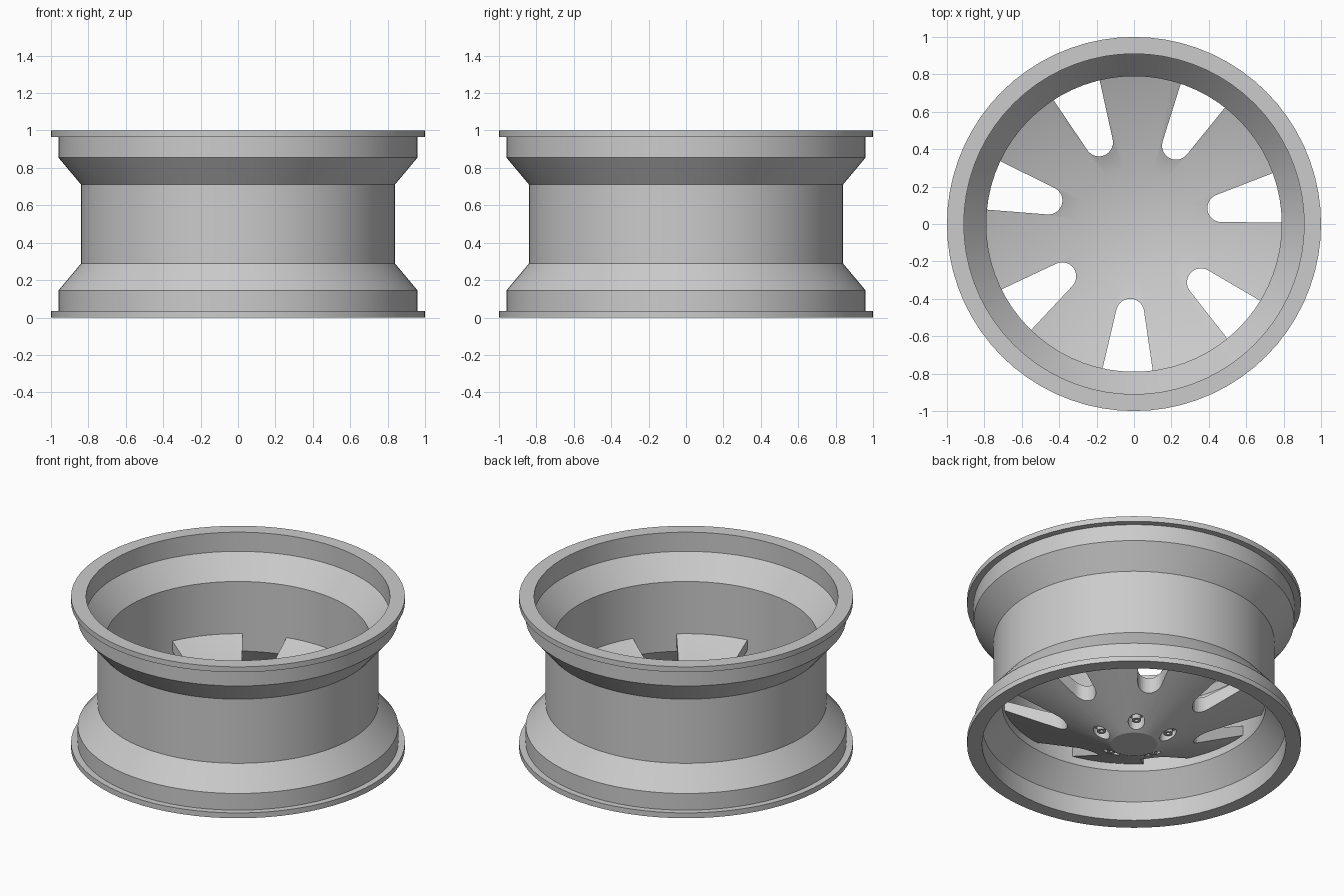
import bpy, bmesh
from math import pi, sin, cos, tan, radians
from mathutils import Matrix, Vector

if "Cube" in bpy.data.objects:
    bpy.data.objects.remove(bpy.data.objects["Cube"])

SEG = 72


def finish(bm, name, smooth=True):
    bmesh.ops.remove_doubles(bm, verts=bm.verts, dist=1e-5)
    bmesh.ops.recalc_face_normals(bm, faces=bm.faces)
    mesh = bpy.data.meshes.new(name)
    bm.to_mesh(mesh)
    bm.free()
    obj = bpy.data.objects.new(name, mesh)
    bpy.context.collection.objects.link(obj)
    if smooth:
        shade(obj)
    return obj


def shade(obj):
    bpy.ops.object.select_all(action='DESELECT')
    bpy.context.view_layer.objects.active = obj
    obj.select_set(True)
    bpy.ops.object.shade_smooth_by_angle(angle=radians(25))


def lathe(name, profile):
    """Spin a closed (radius, z) outline round the z axis."""
    bm = bmesh.new()
    vs = [bm.verts.new((r, 0, z)) for r, z in profile]
    es = [bm.edges.new((vs[i], vs[(i + 1) % len(vs)])) for i in range(len(vs))
          if profile[i][0] > 0 or profile[(i + 1) % len(vs)][0] > 0]
    bmesh.ops.spin(bm, geom=vs + es, axis=(0, 0, 1), cent=(0, 0, 0),
                   angle=2 * pi, steps=SEG, use_merge=False)
    return finish(bm, name)


def prism(bm, outline, z0, z1, angle):
    """Extrude an xy outline from z0 to z1, turned about z."""
    rot = Matrix.Rotation(angle, 3, 'Z')
    face = bm.faces.new([bm.verts.new(rot @ Vector((x, y, z0))) for x, y in outline])
    up = bmesh.ops.extrude_face_region(bm, geom=[face])['geom']
    bmesh.ops.translate(bm, vec=(0, 0, z1 - z0),
                        verts=[v for v in up if isinstance(v, bmesh.types.BMVert)])


def circle(cx, r, n=24):
    return [(cx + r * cos(2 * pi * i / n), r * sin(2 * pi * i / n)) for i in range(n)]


# Rim barrel: mirrored top and bottom flanges
outer = [(1, 0), (1, .035), (.96, .035), (.96, .145), (.84, .288)]
inner = [(.79, .27), (.91, .127), (.91, 0)]
flip = lambda pts: [(r, 1 - z) for r, z in reversed(pts)]
lathe("rim_barrel", outer + flip(outer) + flip(inner) + inner)

# Dished spoke disc with a thick hub
spokes = lathe("spoke_disc", [(0, 0), (.14, 0), (.81, .33), (.81, .393), (.30, .19), (0, .19)])

# Cutter: seven rounded, tapering slots and five lug bores
slope = radians(10.8)
cx, rad = .475, .075
arc = [(cx + rad * cos(a), rad * sin(a)) for a in
       [pi / 2 + slope + (pi - 2 * slope) * i / 14 for i in range(15)]]
far = rad / cos(slope) + (.95 - cx) * tan(slope)
slot = [(.95, far)] + arc + [(.95, -far)]
bm = bmesh.new()
for i in range(7):
    prism(bm, slot, -.2, .7, radians(267.5) + i * 2 * pi / 7)
lug_angles = [radians(54 + 72 * i) for i in range(5)]
for a in lug_angles:
    prism(bm, circle(.21, .05), -.1, .085, a)
cutter = finish(bm, "slot_cutter", smooth=False)
cutter.hide_render = True

mod = spokes.modifiers.new("slots", 'BOOLEAN')
mod.operation = 'DIFFERENCE'
mod.solver = 'EXACT'
mod.object = cutter
bpy.context.view_layer.objects.active = spokes
bpy.ops.object.modifier_apply(modifier=mod.name)
bpy.data.objects.remove(cutter)
shade(spokes)

# Lug nuts: small sockets seated in the bores
nut = [(.028, .09), (.028, .045), (.012, .045), (.012, .07), (0, .07), (0, .09)]
for i, a in enumerate(lug_angles):
    obj = lathe(f"lug_nut_{i + 1}", nut)
    obj.location = (.21 * cos(a), .21 * sin(a), 0)
